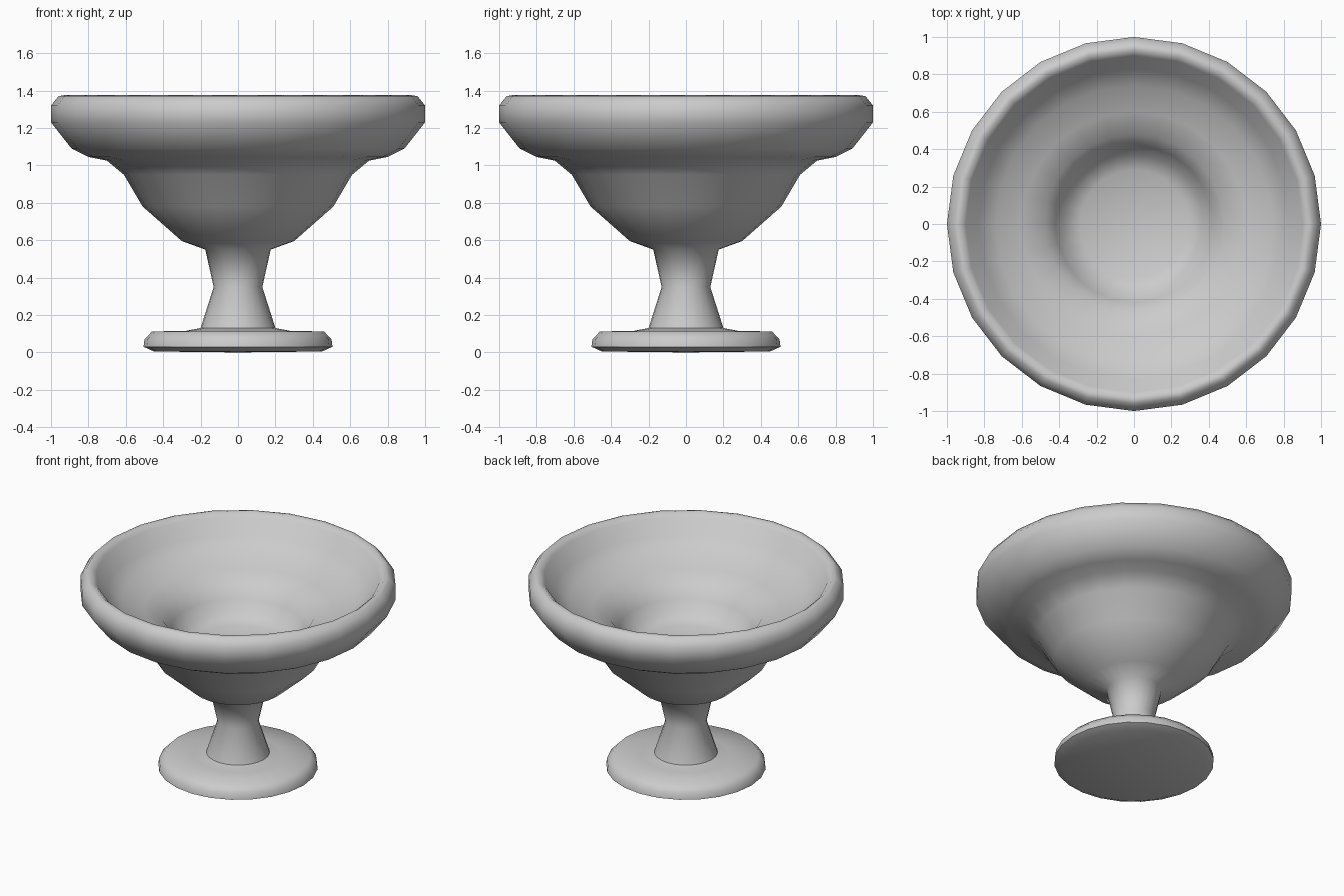
import bpy, bmesh, math
from mathutils import Matrix

if "Cube" in bpy.data.objects:
    bpy.data.objects.remove(bpy.data.objects["Cube"])

SIDES = 24


def lathe(name, profile):
    """Spin an (r, z) profile that starts and ends on the axis."""
    bm = bmesh.new()
    verts = [bm.verts.new((r, 0, z)) for r, z in profile]
    edges = [bm.edges.new(p) for p in zip(verts, verts[1:])]
    bmesh.ops.spin(bm, geom=verts + edges, cent=(0, 0, 0), axis=(0, 0, 1),
                   angle=math.tau, steps=SIDES, use_merge=False)
    bmesh.ops.remove_doubles(bm, verts=bm.verts, dist=0.0005)
    bmesh.ops.recalc_face_normals(bm, faces=bm.faces)
    mesh = bpy.data.meshes.new(name)
    bm.to_mesh(mesh)
    bm.free()
    obj = bpy.data.objects.new(name, mesh)
    bpy.context.collection.objects.link(obj)
    bpy.context.view_layer.objects.active = obj
    obj.select_set(True)
    bpy.ops.object.shade_smooth_by_angle(angle=math.radians(60))
    return obj


# foot and stem, bowl outside, rolled rim, then stepped bowl inside
foot = [(0, 0), (0.45, 0.005), (0.505, 0.03), (0.50, 0.07), (0.46, 0.112), (0.28, 0.115)]
stem = [(0.20, 0.13), (0.13, 0.35), (0.175, 0.55)]
outside = [(0.30, 0.595), (0.51, 0.78), (0.61, 0.95), (0.70, 1.025), (0.80, 1.045), (0.89, 1.09)]
rim = [(1.0, 1.23), (1.0, 1.32), (0.96, 1.37), (0.93, 1.375), (0.90, 1.35)]
inside = [(0.83, 1.25), (0.74, 1.18), (0.60, 1.13), (0.48, 1.08), (0.42, 1.0),
          (0.37, 0.92), (0.29, 0.88), (0, 0.87)]
lathe("pedestal_bowl", foot + stem + outside + rim + inside)
